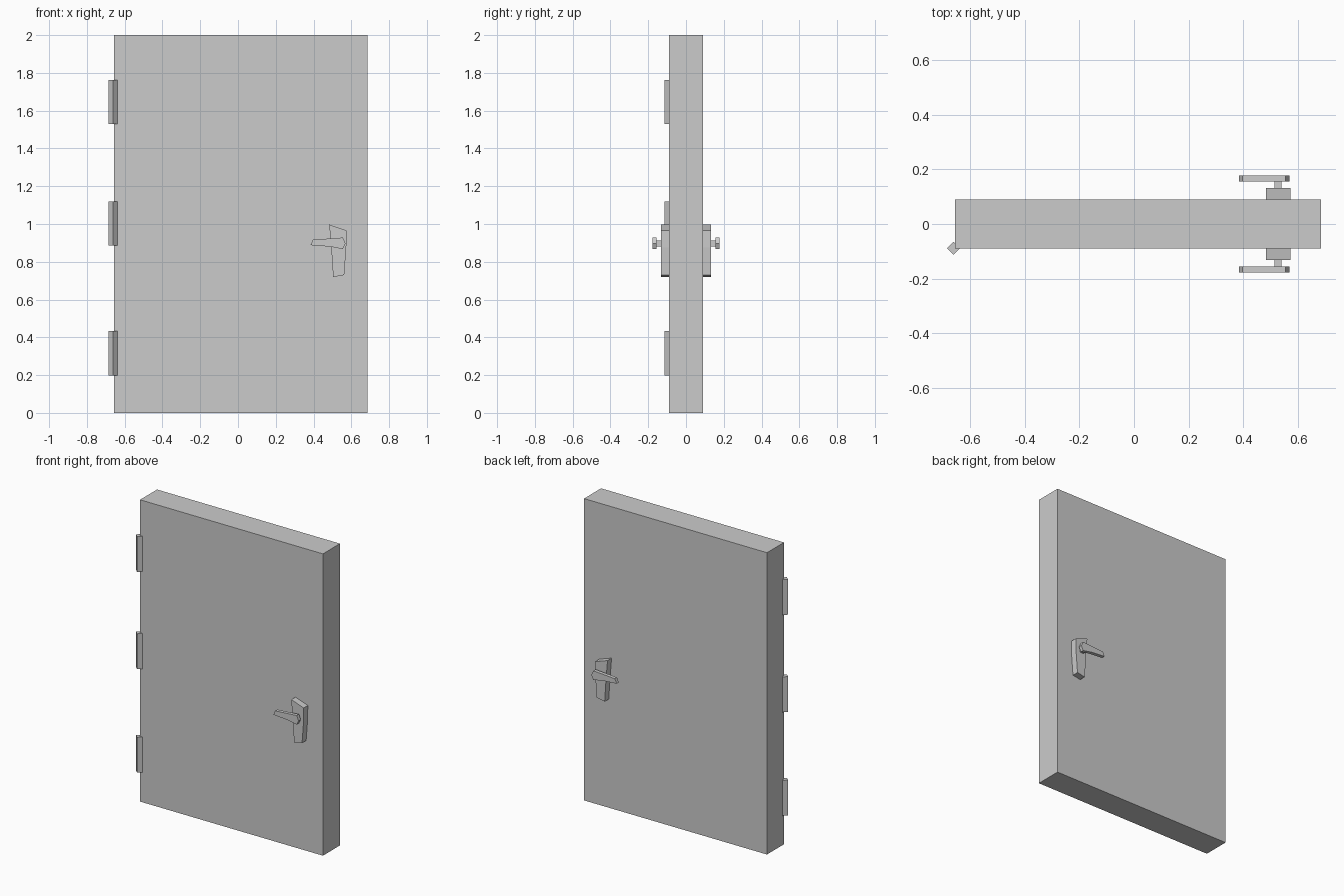
import bpy, bmesh, math

if "Cube" in bpy.data.objects:
    bpy.data.objects.remove(bpy.data.objects["Cube"])

def add_object(name, bm):
    bmesh.ops.recalc_face_normals(bm, faces=bm.faces)
    mesh = bpy.data.meshes.new(name)
    bm.to_mesh(mesh)
    bm.free()
    obj = bpy.data.objects.new(name, mesh)
    bpy.context.collection.objects.link(obj)
    return obj

def prism(name, outline, y0, y1):
    """Extrude an (x, z) outline from y0 to y1."""
    bm = bmesh.new()
    face = bm.faces.new([bm.verts.new((x, y0, z)) for x, z in outline])
    ext = bmesh.ops.extrude_face_region(bm, geom=[face])
    verts = [v for v in ext["geom"] if isinstance(v, bmesh.types.BMVert)]
    bmesh.ops.translate(bm, verts=verts, vec=(0, y1 - y0, 0))
    return add_object(name, bm)

def rect(x0, x1, z0, z1):
    return [(x0, z0), (x1, z0), (x1, z1), (x0, z1)]

HALF = 0.089  # half the door thickness

# Door slab
prism("door_panel", rect(-0.656, 0.685, 0, 2), -HALF, HALF)

# Hinge pins: square bars turned 45 degrees on the front left edge
for label, z in (("bottom", 0.316), ("middle", 1.002), ("top", 1.646)):
    bm = bmesh.new()
    bmesh.ops.create_cone(bm, cap_ends=True, segments=4, radius1=0.0235,
                          radius2=0.0235, depth=0.234)
    hinge = add_object(f"hinge_{label}", bm)
    # put the corners on the x and y axes
    corner = hinge.data.vertices[0].co
    hinge.rotation_euler.z = -math.atan2(corner.y, corner.x)
    hinge.location = (-0.6615, -HALF, z)

# Handle set, modelled on the front and mirrored to the back
plate = prism("handle_plate",
              [(0.483, 0.997), (0.574, 0.966), (0.573, 0.875),
               (0.562, 0.73), (0.504, 0.719), (0.494, 0.87)],
              -0.132, -HALF + 0.002)
post = prism("handle_post", rect(0.515, 0.541, 0.881, 0.912), -0.157, -0.13)
lever = prism("handle_lever",
              [(0.384, 0.888), (0.397, 0.917), (0.555, 0.928),
               (0.569, 0.897), (0.555, 0.867), (0.49, 0.88)],
              -0.178, -0.155)
for part in (plate, post, lever):
    mirror = part.modifiers.new("both_sides", 'MIRROR')
    mirror.use_axis = (False, True, False)
